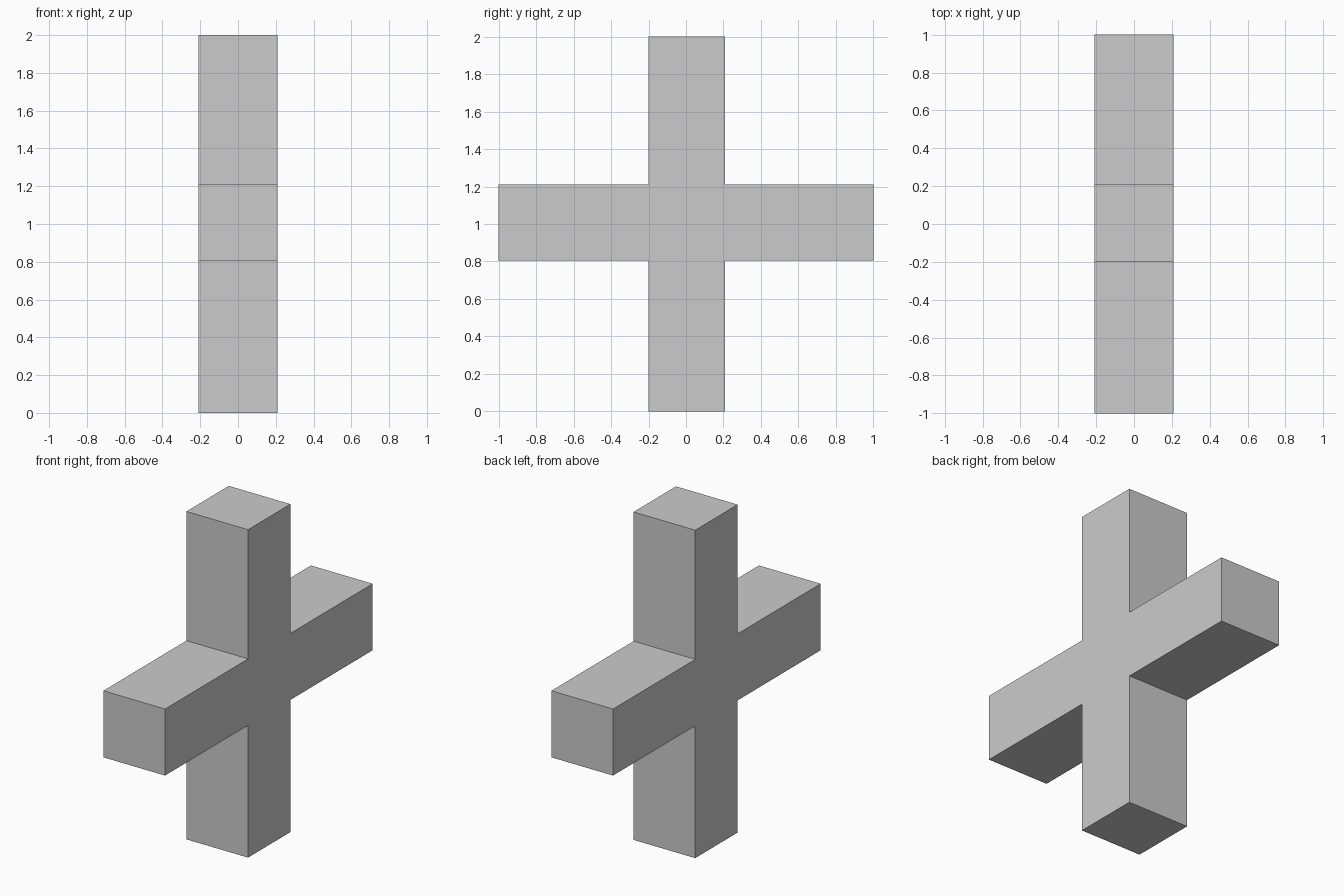
import bpy, bmesh

if "Cube" in bpy.data.objects:
    bpy.data.objects.remove(bpy.data.objects["Cube"])

HALF_X = 0.208          # half thickness along x
Y0, Y1 = -0.2, 0.208    # upright bar sides
Z0, Z1 = 0.806, 1.212   # crossbar bottom and top

# Cross outline in the y-z plane
outline = [(Y0, 0), (Y1, 0), (Y1, Z0), (1, Z0), (1, Z1), (Y1, Z1),
           (Y1, 2), (Y0, 2), (Y0, Z1), (-1, Z1), (-1, Z0), (Y0, Z0)]

# Extrude the outline along x into one solid
bm = bmesh.new()
face = bm.faces.new([bm.verts.new((-HALF_X, y, z)) for y, z in outline])
result = bmesh.ops.extrude_face_region(bm, geom=[face], use_keep_orig=True)
moved = [v for v in result["geom"] if isinstance(v, bmesh.types.BMVert)]
bmesh.ops.translate(bm, verts=moved, vec=(2 * HALF_X, 0, 0))
bmesh.ops.recalc_face_normals(bm, faces=bm.faces)

mesh = bpy.data.meshes.new("cross_block")
bm.to_mesh(mesh)
bm.free()
bpy.context.collection.objects.link(bpy.data.objects.new("cross_block", mesh))
